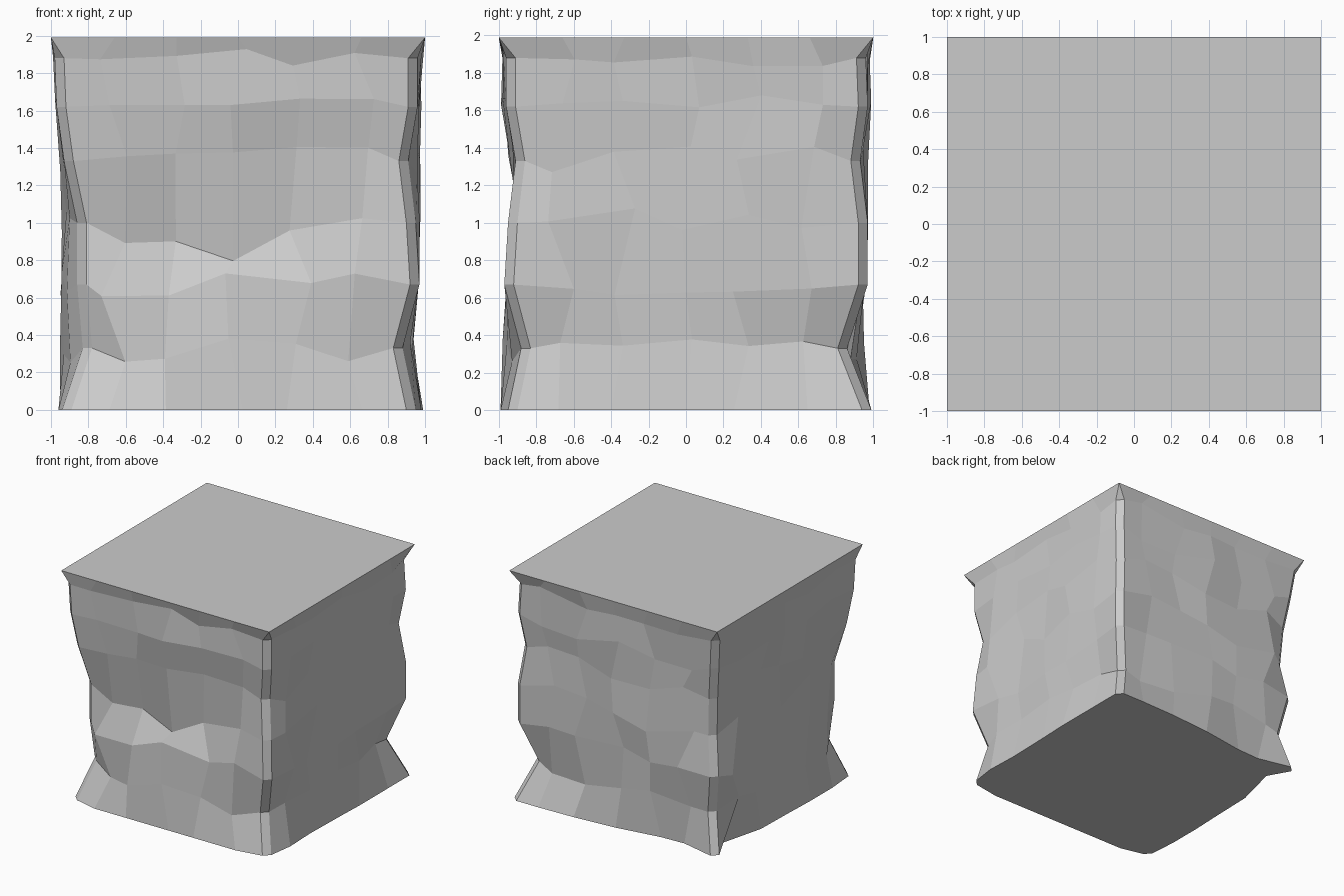
import bpy, bmesh, random

if "Cube" in bpy.data.objects:
    bpy.data.objects.remove(bpy.data.objects["Cube"])

random.seed(7)
levels = [0, 0.33, 0.67, 1.0, 1.33, 1.62, 1.88]
TOP = 1.99
inner = [-0.66, -0.33, 0, 0.33, 0.66]

# Depth cut into each vertical corner, level by level
front_left = [.06, .17, .14, .14, .07, .03, .02]
front_right = [.05, .12, .03, .05, .09, .04, .04]
back_right = [.01, .14, .03, .03, .07, .03, .04]
back_left = [.05, .13, .07, .12, .10, .06, .03]
corners = [front_left, front_right, back_right, back_left]

# Depth cut into the middle of each side, level by level
middles = [[.01, .03, .05, .15, .07, .03, .03],   # front
           [.01, .07, .05, .04, .03, .03, .02],   # right
           [.05, .07, .04, .04, .04, .03, .02],   # back
           [.04, .04, .07, .07, .05, .03, .02]]   # left

# Uneven outline of the base
base = [[.01, .01, .01, .01, .01],
        [.02, .03, .02, .01, .01],
        [.01, .02, .05, .11, .12],
        [.16, .06, .05, .04, .04]]


def turn(s, t, d):
    """Point at t along side s, at distance d from the centre."""
    return [(t, -d), (d, t), (-t, d), (-d, -t)][s]


def jitter(a):
    return random.uniform(-a, a)


bm = bmesh.new()
rings = []
# Rough rock courses
for i, z in enumerate(levels):
    ring = []
    for s in range(4):
        start, end, mid = corners[s][i], corners[(s + 1) % 4][i], middles[s][i]
        pts = [(-1 + start + 0.05, start, z)]
        for k, t in enumerate(inner):
            near = start if t < 0 else end
            d = mid + (near - mid) * abs(t) ** 2
            zz = z
            if i == 0:
                d = base[s][k]
            else:
                d += jitter(.022 if i < 6 else .01)
                zz += jitter(.08 if i < 6 else .05)
            if s == 0 and i == 3:       # sagging ledge on the front
                zz -= .14 * (1 - abs(t))
            pts.append((t + jitter(.08), max(.005, d), zz))
        pts.append((1 - end - 0.05, end, z))
        for t, d, zz in pts:
            x, y = turn(s, t, 1 - d)
            ring.append(bm.verts.new((x, y, zz)))
    rings.append(ring)

# Square, level top edge
rim = []
for s in range(4):
    for t in [-1] + inner + [1]:
        x, y = turn(s, t, 1)
        rim.append(bm.verts.new((x, y, TOP)))
rings.append(rim)

# Side faces
n = len(rim)
for low, high in zip(rings, rings[1:]):
    for k in range(n):
        j = (k + 1) % n
        bm.faces.new((low[k], low[j], high[j], high[k]))

# Flat top and base
bm.faces.new(rim)
bm.faces.new(rings[0][::-1])
bmesh.ops.remove_doubles(bm, verts=bm.verts, dist=0.001)
bmesh.ops.recalc_face_normals(bm, faces=bm.faces)

mesh = bpy.data.meshes.new("cliff_block")
bm.to_mesh(mesh)
bm.free()
block = bpy.data.objects.new("cliff_block", mesh)
bpy.context.collection.objects.link(block)
